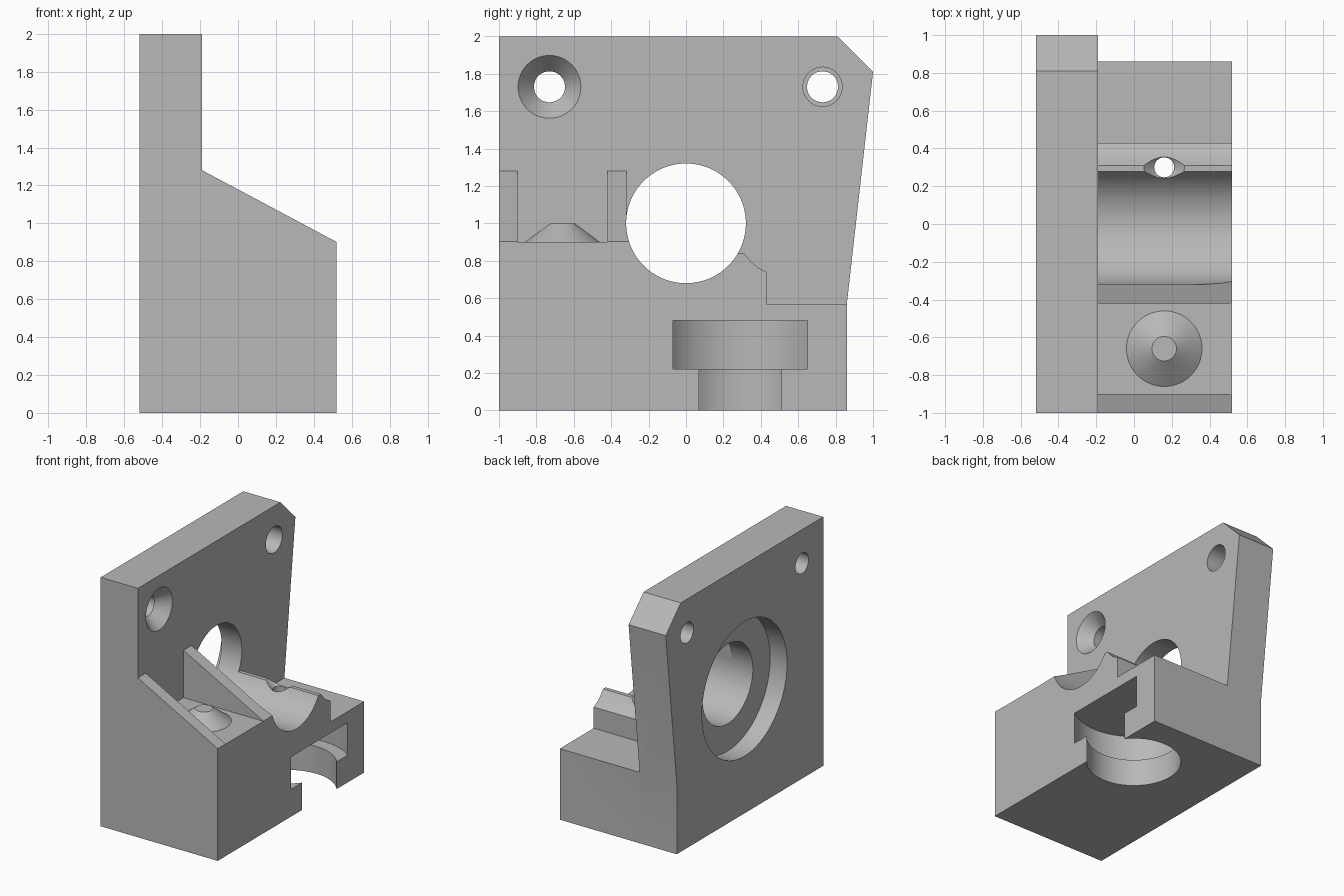
import bpy, bmesh, math
from mathutils import Matrix, Vector

if "Cube" in bpy.data.objects:
    bpy.data.objects.remove(bpy.data.objects["Cube"])

grey = bpy.data.materials.new("light_grey")
grey.diffuse_color = (0.48, 0.48, 0.48, 1)
grey.use_nodes = True
grey.node_tree.nodes["Principled BSDF"].inputs["Base Color"].default_value = grey.diffuse_color


def finish(name, bm):
    bmesh.ops.recalc_face_normals(bm, faces=bm.faces)
    me = bpy.data.meshes.new(name)
    bm.to_mesh(me)
    bm.free()
    me.materials.append(grey)
    ob = bpy.data.objects.new(name, me)
    bpy.context.collection.objects.link(ob)
    return ob


def prism(name, pts, axis, a, b):
    """Extrude a 2D profile along x (pts are y,z) or along y (pts are x,z)."""
    bm = bmesh.new()
    place = (lambda p: (a, p[0], p[1])) if axis == 'X' else (lambda p: (p[0], a, p[1]))
    face = bm.faces.new([bm.verts.new(place(p)) for p in pts])
    ext = bmesh.ops.extrude_face_region(bm, geom=[face])
    d = Vector((b - a, 0, 0)) if axis == 'X' else Vector((0, b - a, 0))
    bmesh.ops.translate(bm, vec=d, verts=[v for v in ext['geom'] if isinstance(v, bmesh.types.BMVert)])
    return finish(name, bm)


def cone(name, axis, center, a, b, r1, r2, seg=64):
    """Cylinder or cone from a (radius r1) to b (radius r2) along x or z."""
    bm = bmesh.new()
    bmesh.ops.create_cone(bm, cap_ends=True, segments=seg, radius1=r1, radius2=r2, depth=b - a)
    mid = (a + b) / 2
    if axis == 'X':
        m = Matrix.Translation((mid, center[0], center[1])) @ Matrix.Rotation(math.pi / 2, 4, 'Y')
    else:
        m = Matrix.Translation((center[0], center[1], mid))
    bmesh.ops.transform(bm, matrix=m, verts=bm.verts)
    return finish(name, bm)


def boolean(target, tool, op='DIFFERENCE'):
    tool.hide_render = True
    mod = target.modifiers.new("bool", 'BOOLEAN')
    mod.operation = op
    mod.solver = 'EXACT'
    mod.object = tool
    bpy.context.view_layer.objects.active = target
    bpy.ops.object.modifier_apply(modifier=mod.name)
    bpy.data.objects.remove(tool, do_unlink=True)


# Upright mounting plate
body = prism("bracket_body", [(-1, 0), (0.86, 0), (0.86, 0.57), (1, 1.81), (0.81, 2), (-1, 2)],
             'X', -0.52, -0.19)

# Clamp base: step, concave ridge shoulder, bore saddle and two ribs
block = prism("base_block", [
    (-1, 0), (0.86, 0), (0.86, 0.57), (0.43, 0.57), (0.43, 0.74), (0.385, 0.763), (0.35, 0.793),
    (0.31, 0.84), (-0.2, 0.84), (-0.2, 1.0), (-0.318, 1.0), (-0.318, 1.35), (-0.42, 1.35),
    (-0.42, 0.9), (-0.9, 0.9), (-0.9, 1.35), (-1, 1.35)], 'X', -0.19, 0.52)
# Sloping top of the ribs
boolean(block, prism("slope_cutter", [(-0.29, 1.3335), (0.62, 0.8485), (0.62, 1.6), (-0.29, 1.6)],
                     'Y', -1.2, 0.2))
boolean(body, block, 'UNION')

# Locating cone between the ribs
boolean(body, cone("locating_cone", 'Z', (0.16, -0.66), 0.86, 1.0, 0.254, 0.065), 'UNION')

# Main bore and rear recess
boolean(body, cone("bore_cutter", 'X', (0, 1), -0.7, 0.7, 0.32, 0.32, 96))
boolean(body, cone("recess_cutter", 'X', (0, 1), -0.7, -0.37, 0.54, 0.54, 96))

# Plate screw holes: one countersunk, one counterbored
for y in (-0.73, 0.73):
    boolean(body, cone("screw_hole_cutter", 'X', (y, 1.73), -0.7, 0.0, 0.083, 0.083, 48))
boolean(body, cone("countersink_cutter", 'X', (-0.73, 1.73), -0.29, -0.17, 0.083, 0.185, 48))
boolean(body, cone("counterbore_cutter", 'X', (0.73, 1.73), -0.36, -0.1, 0.105, 0.105, 48))

# Stepped round pocket opening to the side and underneath
boolean(body, cone("pocket_head_cutter", 'Z', (0.245, 0.29), 0.22, 0.48, 0.453, 0.453, 96))
boolean(body, cone("pocket_neck_cutter", 'Z', (0.245, 0.29), -0.2, 0.3, 0.352, 0.352, 96))

# Small vertical hole with flared mouth on the ridge
boolean(body, cone("ridge_hole_cutter", 'Z', (0.16, 0.3), 0.4, 1.0, 0.053, 0.053, 32))
boolean(body, cone("ridge_flare_cutter", 'Z', (0.16, 0.3), 0.786, 0.886, 0.053, 0.153, 32))

# Smooth round walls, crisp edges
bpy.ops.object.select_all(action='DESELECT')
body.select_set(True)
bpy.context.view_layer.objects.active = body
bpy.ops.object.shade_smooth_by_angle(angle=math.radians(25))
